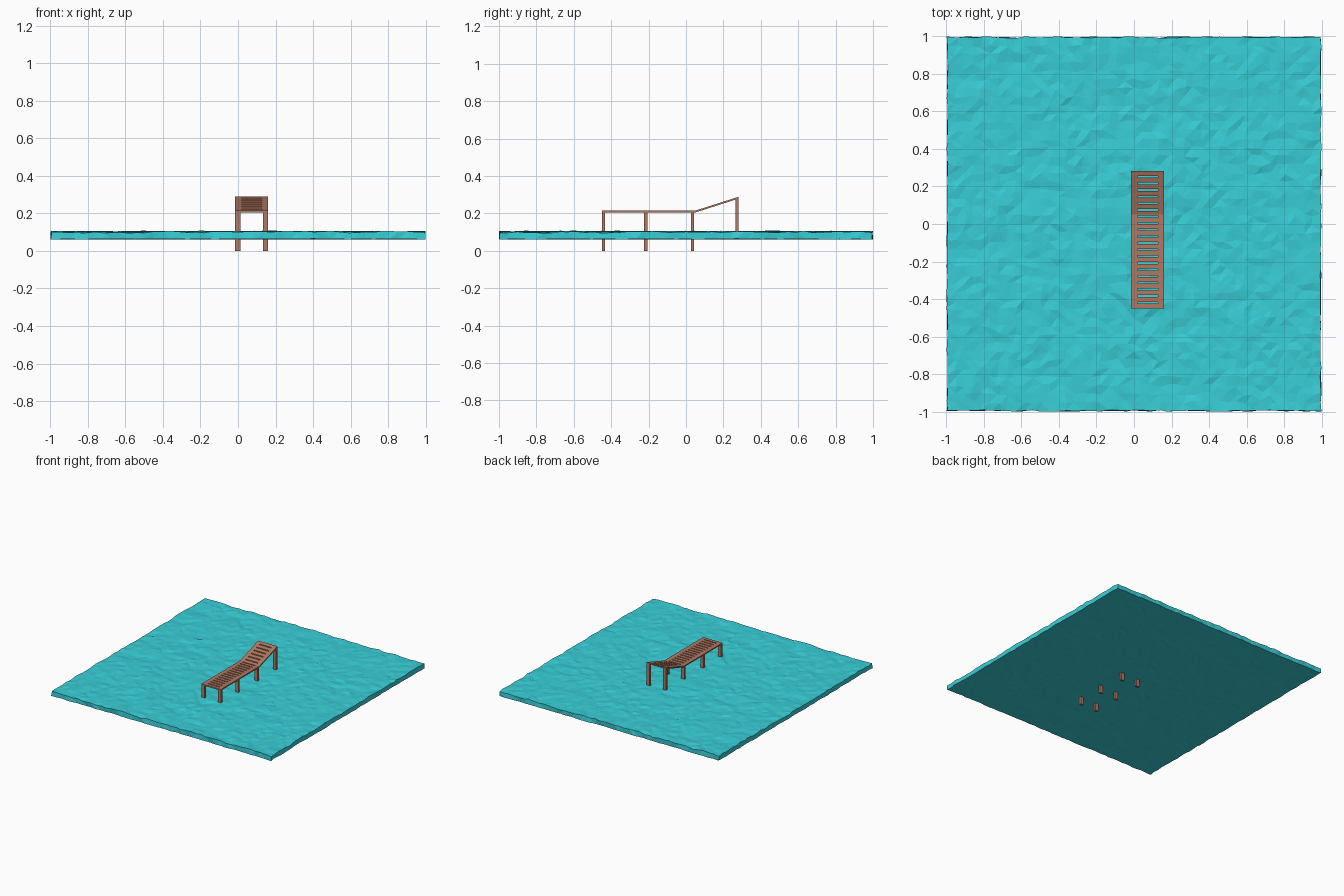
import bpy, bmesh, random
from mathutils import Vector, noise

if "Cube" in bpy.data.objects:
    bpy.data.objects.remove(bpy.data.objects["Cube"])

random.seed(4)


def material(name, col):
    m = bpy.data.materials.new(name)
    m.diffuse_color = (*col, 1)
    m.use_nodes = True
    m.node_tree.nodes["Principled BSDF"].inputs["Base Color"].default_value = m.diffuse_color
    return m


WOOD = material("wood", (0.44, 0.19, 0.12))
WATER = material("water", (0.04, 0.62, 0.68))


def make_object(name, bm, mat):
    bmesh.ops.recalc_face_normals(bm, faces=bm.faces)
    me = bpy.data.meshes.new(name)
    bm.to_mesh(me)
    bm.free()
    ob = bpy.data.objects.new(name, me)
    me.materials.append(mat)
    bpy.context.collection.objects.link(ob)
    return ob


# Height of the top of the deck: level, then a ramp towards the back
BEND, TOP, THICK = 0.05, 0.215, 0.010


def deck_z(y):
    return TOP + max(0.0, y - BEND) * 0.32


def plank(bm, x0, x1, ys):
    """Board between x0 and x1 that follows the deck height along ys."""
    rings = []
    for y in ys:
        z = deck_z(y)
        rings.append([bm.verts.new(p) for p in (
            (x0, y, z - THICK), (x1, y, z - THICK), (x1, y, z), (x0, y, z))])
    for a, b in zip(rings, rings[1:]):
        for i in range(4):
            j = (i + 1) % 4
            bm.faces.new((a[i], a[j], b[j], b[i]))
    bm.faces.new(rings[0])
    bm.faces.new(rings[-1])


X0, X1, Y0, Y1 = -0.015, 0.16, -0.45, 0.282

# Deck side boards
bm = bmesh.new()
for a, b in ((X0, 0.018), (0.127, X1)):
    plank(bm, a, b, (Y0, BEND, Y1))
make_object("deck_side_boards", bm, WOOD)

# Cross slats with narrow gaps
bm = bmesh.new()
COUNT, GAP = 21, 0.009
pitch = (Y1 - Y0 + GAP) / COUNT
for i in range(COUNT):
    y = Y0 + i * pitch
    ys = [y, y + pitch - GAP]
    if ys[0] < BEND < ys[1]:
        ys.insert(1, BEND)
    plank(bm, 0.018, 0.127, ys)
make_object("deck_slats", bm, WOOD)

# Posts in pairs; the back pair ends inside the water
bm = bmesh.new()
for y, foot in ((-0.441, 0), (-0.215, 0), (0.035, 0), (0.273, 0.095)):
    head = deck_z(y) - 0.004
    for x in (-0.001, 0.146):
        vs = bmesh.ops.create_cube(bm, size=1)["verts"]
        for v in vs:
            v.co = Vector((x + v.co.x * 0.028, y + v.co.y * 0.018,
                           foot + (v.co.z + 0.5) * (head - foot)))
make_object("posts", bm, WOOD)

# Water slab: rippled, faceted top and a calmer underside
bm = bmesh.new()
bmesh.ops.create_grid(bm, x_segments=44, y_segments=44, size=0.995)
ext = bmesh.ops.extrude_face_region(bm, geom=bm.faces[:], use_keep_orig=True)
top = {v for v in ext["geom"] if isinstance(v, bmesh.types.BMVert)}
for v in bm.verts:
    n = noise.noise(Vector((v.co.x * 4, v.co.y * 7, 0.3)))
    r = random.uniform(-1, 1)
    if v in top:
        v.co.z = 0.101 + 0.006 * n + 0.0045 * r
    else:
        v.co.z = 0.063 + 0.002 * n + 0.0015 * r
    for k in (0, 1):
        step = 0.004 if abs(v.co[k]) > 0.99 else 0.009
        v.co[k] = max(-1, min(1, v.co[k] + random.uniform(-step, step)))
bmesh.ops.triangulate(bm, faces=bm.faces[:])
make_object("water", bm, WATER)
